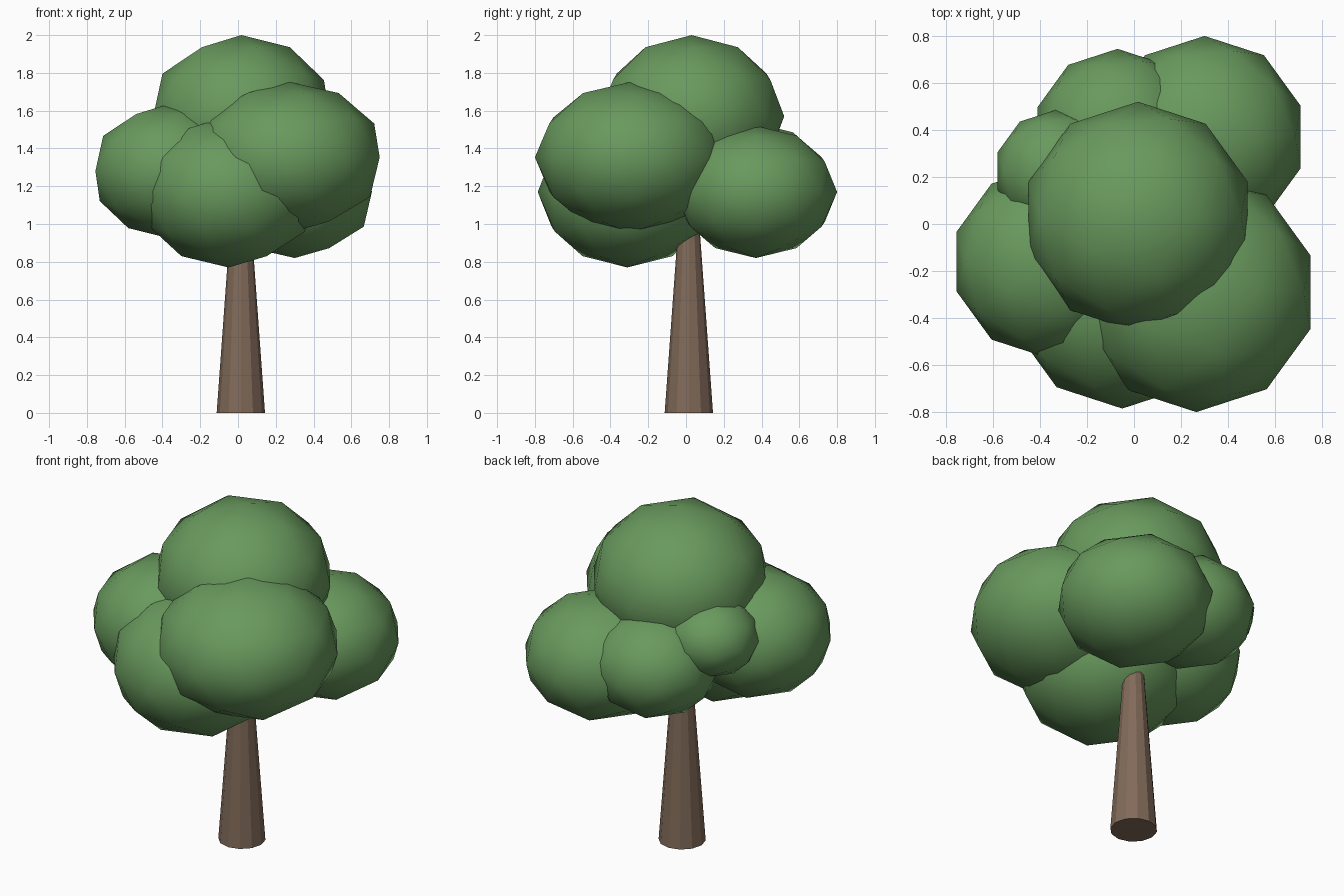
import bpy

default_cube = bpy.data.objects.get("Cube")
if default_cube:
    bpy.data.objects.remove(default_cube, do_unlink=True)


def make_material(name, rgb):
    material = bpy.data.materials.new(name)
    material.use_nodes = True
    color = (*rgb, 1.0)
    material.diffuse_color = color
    shader = next(n for n in material.node_tree.nodes if n.type == "BSDF_PRINCIPLED")
    shader.inputs["Base Color"].default_value = color
    shader.inputs["Roughness"].default_value = 0.9
    return material


leaf_green = make_material("leaf_green", (0.14, 0.32, 0.11))
bark_brown = make_material("bark_brown", (0.22, 0.145, 0.10))


def add_foliage(name, center, radius, half_height):
    """Low-poly sphere, squashed vertically and smooth shaded."""
    bpy.ops.mesh.primitive_ico_sphere_add(subdivisions=2, radius=1, location=center)
    clump = bpy.context.object
    clump.name = name
    clump.scale = (radius, radius, half_height)
    clump.data.materials.append(leaf_green)
    bpy.ops.object.transform_apply(location=False, rotation=False, scale=True)
    bpy.ops.object.shade_smooth()
    return clump


# Tapered, faceted trunk reaching up inside the foliage
trunk_height = 1.2
bpy.ops.mesh.primitive_cone_add(vertices=12, radius1=0.128, radius2=0.041,
                                depth=trunk_height,
                                location=(0.015, 0.015, trunk_height / 2))
trunk = bpy.context.object
trunk.name = "trunk"
trunk.data.materials.append(bark_brown)
bpy.ops.object.shade_flat()

# Overlapping foliage clumps: name, center, radius, half height
clumps = [
    ("foliage_top", (0.017, 0.03, 1.57), 0.49, 0.43),
    ("foliage_front_left", (0.265, -0.29, 1.353), 0.51, 0.40),
    ("foliage_front_low", (-0.05, -0.31, 1.17), 0.475, 0.40),
    ("foliage_right", (-0.365, -0.16, 1.28), 0.41, 0.355),
    ("foliage_back_left", (0.30, 0.37, 1.17), 0.43, 0.35),
    ("foliage_back_right", (-0.07, 0.388, 1.23), 0.357, 0.30),
    ("foliage_back_small", (-0.333, 0.225, 1.39), 0.26, 0.22),
]
for clump in clumps:
    add_foliage(*clump)
